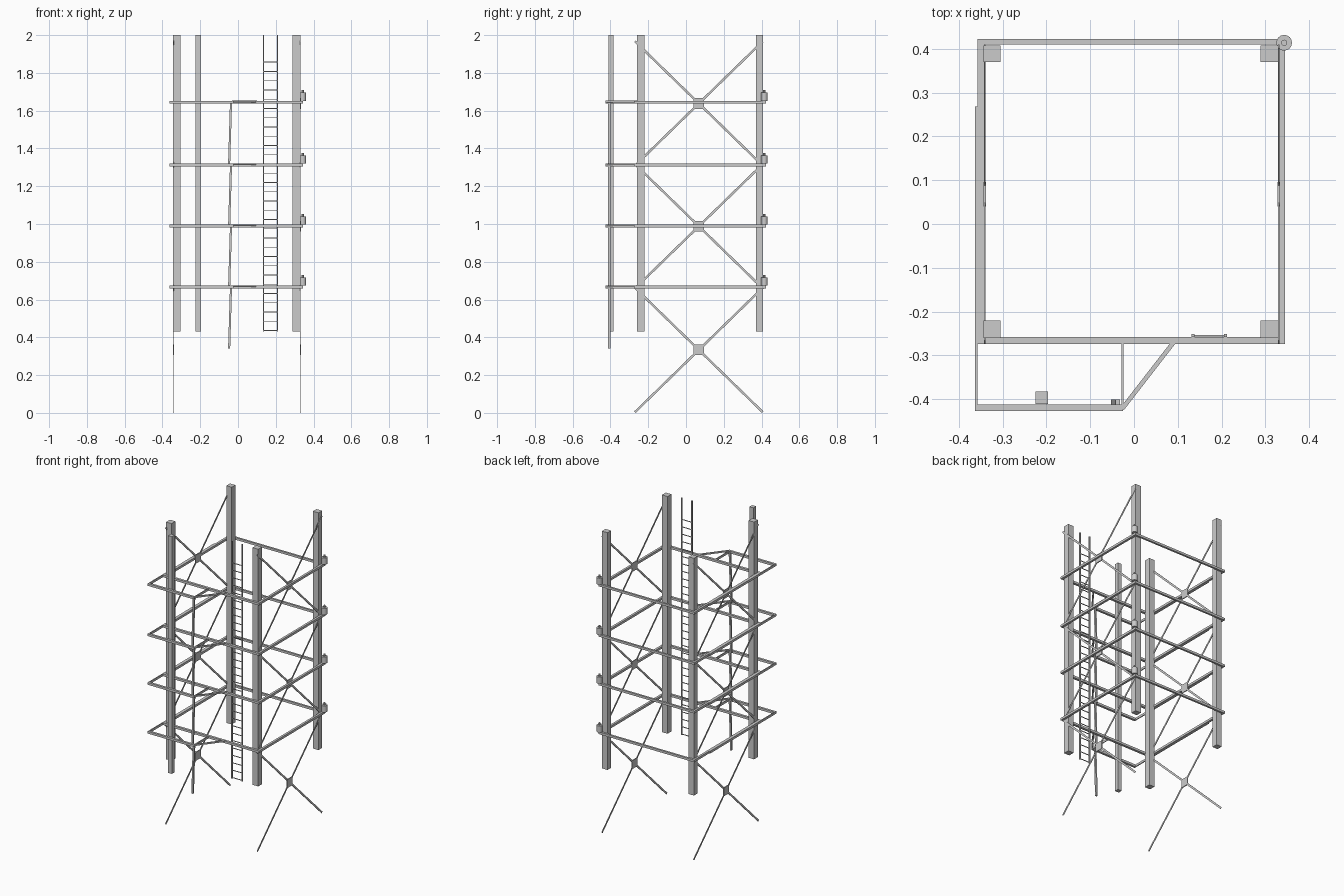
import bpy, math
from mathutils import Vector

if "Cube" in bpy.data.objects:
    bpy.data.objects.remove(bpy.data.objects["Cube"])


def box(name, x, y, z):
    """Axis-aligned box from (min, max) ranges."""
    bpy.ops.mesh.primitive_cube_add(size=1)
    o = bpy.context.object
    o.name = name
    o.location = [sum(r) / 2 for r in (x, y, z)]
    o.scale = [r[1] - r[0] for r in (x, y, z)]
    bpy.ops.object.transform_apply(location=False, rotation=False, scale=True)
    return o


def bar(name, a, b, wx, wy):
    """Rectangular bar running from a to b."""
    a, b = Vector(a), Vector(b)
    bpy.ops.mesh.primitive_cube_add(size=1)
    o = bpy.context.object
    o.name = name
    d = b - a
    o.scale = (wx, wy, d.length)
    bpy.ops.object.transform_apply(location=False, rotation=False, scale=True)
    o.location = (a + b) / 2
    o.rotation_mode = 'QUATERNION'
    # keep the bar's section level: local x is horizontal or along world x
    zax = d.normalized()
    ref = Vector((1, 0, 0)) if abs(zax.x) < 0.5 else Vector((0, 0, 1))
    yax = zax.cross(ref).normalized()
    xax = yax.cross(zax)
    from mathutils import Matrix
    o.rotation_quaternion = Matrix((xax, yax, zax)).transposed().to_quaternion()
    return o


def cyl(name, r, x, y, z0, z1, n=16):
    bpy.ops.mesh.primitive_cylinder_add(vertices=n, radius=r, depth=z1 - z0,
                                        location=(x, y, (z0 + z1) / 2))
    o = bpy.context.object
    o.name = name
    bpy.ops.object.shade_smooth_by_angle()
    return o


FLOORS = (0.667, 0.99, 1.312, 1.645)

# main corner columns and the slimmer balcony column
for sx, xr in (("left", (-0.344, -0.305)), ("right", (0.289, 0.33))):
    for sy, yr in (("front", (-0.26, -0.22)), ("back", (0.37, 0.408))):
        box(f"{sy}_{sx}_column", xr, yr, (0.43, 2.0))
box("balcony_column", (-0.225, -0.196), (-0.411, -0.383), (0.43, 2.0))

for i, z in enumerate(FLOORS):
    zr = (z - 0.008, z + 0.007)
    # ring of floor beams
    box(f"back_beam_{i}", (-0.357, 0.345), (0.41, 0.423), zr)
    box(f"front_beam_{i}", (-0.357, 0.345), (-0.274, -0.258), zr)
    box(f"left_beam_{i}", (-0.357, -0.342), (-0.258, 0.41), zr)
    box(f"right_beam_{i}", (0.33, 0.345), (-0.258, 0.41), zr)
    # balcony edge beams
    box(f"balcony_front_beam_{i}", (-0.363, -0.025), (-0.427, -0.412), zr)
    box(f"balcony_left_beam_{i}", (-0.363, -0.357), (-0.412, 0.268), zr)
    box(f"balcony_right_beam_{i}", (-0.029, -0.024), (-0.412, -0.274), zr)
    bar(f"balcony_diagonal_{i}", (0.097, -0.262, z + 0.004),
        (-0.027, -0.422, z + 0.004), 0.009, 0.010)
    # leaning balcony post, one length per floor
    bar(f"balcony_post_{i}", (-0.047, -0.407, z - 0.327),
        (-0.037, -0.407, z), 0.011, 0.012)
    # lamp on the back right corner
    cyl(f"lamp_body_{i}", 0.018, 0.343, 0.414, z + 0.007, z + 0.050)
    cyl(f"lamp_cap_{i}", 0.007, 0.343, 0.414, z + 0.050, z + 0.064, 10)

# flat cross braces with centre plates on both sides
Y0, Y1, YC = -0.27, 0.406, 0.068
for side, x in (("left", -0.341), ("right", 0.3305)):
    for i, zc in enumerate((0.337, 0.988, 1.638)):
        h = 0.329
        bar(f"{side}_brace_up_{i}", (x, Y0, zc - h), (x, Y1, zc + h), 0.003, 0.012)
        bar(f"{side}_brace_down_{i}", (x, Y0, zc + h), (x, Y1, zc - h), 0.003, 0.012)
        box(f"{side}_brace_plate_{i}", (x - 0.003, x + 0.003),
            (YC - 0.028, YC + 0.028), (zc - 0.028, zc + 0.028))

# ladder
for side, x in (("left", 0.135), ("right", 0.209)):
    box(f"ladder_{side}_rail", (x - 0.0035, x + 0.0035), (-0.2585, -0.2515), (0.43, 2.0))
for i in range(30):
    z = 0.436 + i * 0.049
    box(f"ladder_rung_{i}", (0.135, 0.209), (-0.257, -0.253), (z - 0.002, z + 0.002))

# drop the lowest brace ends onto the ground
bpy.context.view_layer.update()
low = min((o.matrix_world @ v.co).z for o in bpy.data.objects for v in o.data.vertices)
for o in bpy.data.objects:
    if "brace" in o.name and o.name.endswith("_0"):
        o.location.z -= low
